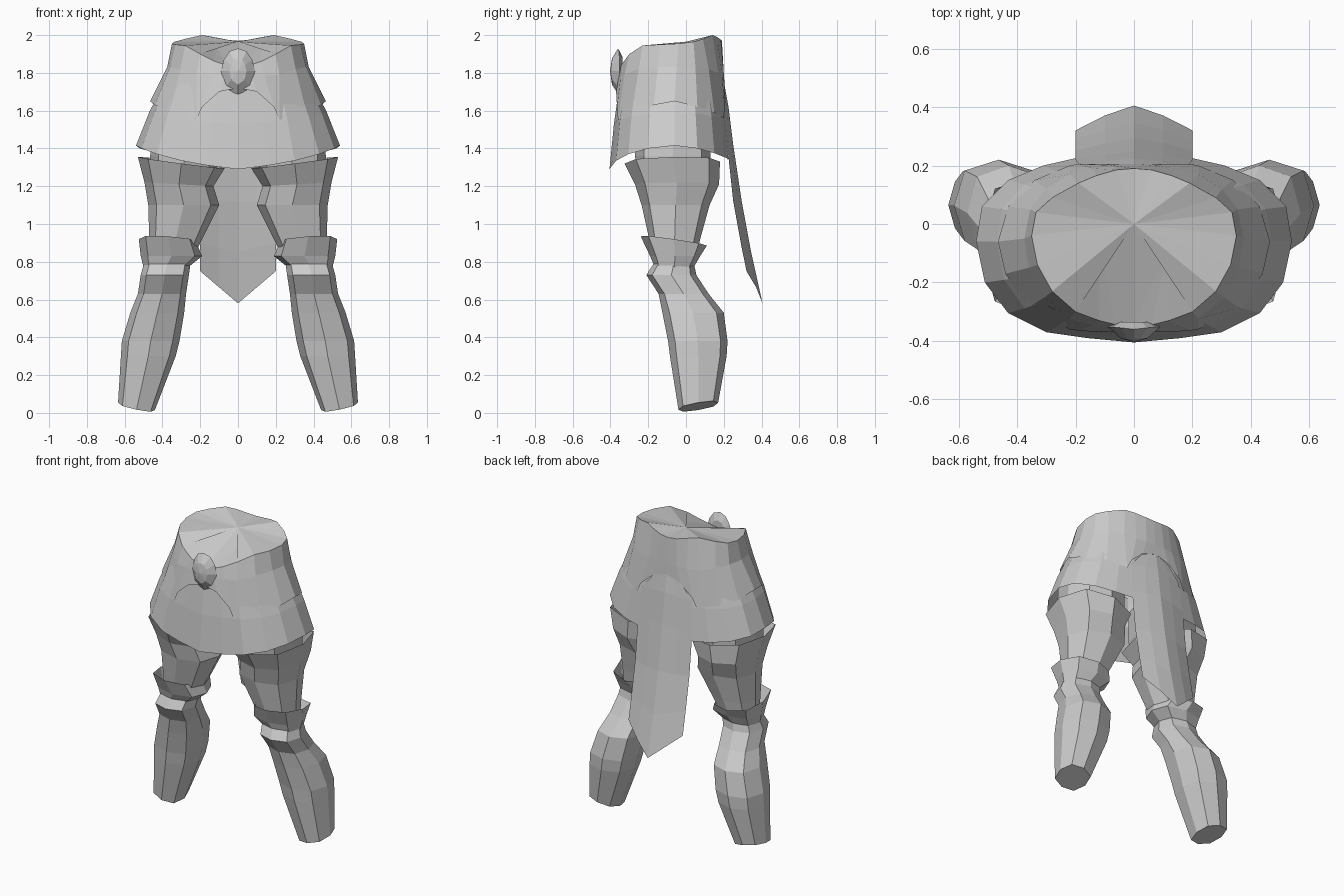
import bpy, math

grey = bpy.data.materials.new("plain_grey")
grey.diffuse_color = (0.6, 0.6, 0.6, 1)


def make(name, verts, faces):
    me = bpy.data.meshes.new(name)
    me.from_pydata(verts, [], faces)
    me.materials.append(grey)
    ob = bpy.data.objects.new(name, me)
    bpy.context.collection.objects.link(ob)
    return ob


def loft(name, rings, cap_top=False, cap_bottom=False):
    """Skin equal-length closed rings listed from top to bottom."""
    n = len(rings[0])
    verts = [p for r in rings for p in r]
    faces = []
    for k in range(len(rings) - 1):
        for i in range(n):
            j = (i + 1) % n
            faces.append((k*n + i, (k+1)*n + i, (k+1)*n + j, k*n + j))
    if cap_top:
        faces.append(tuple(range(n)))
    if cap_bottom:
        faces.append(tuple(reversed(range((len(rings)-1)*n, len(rings)*n))))
    return make(name, verts, faces)


def full(half):
    """Front-to-back half ring -> whole ring, mirrored across x."""
    return half + [(-x, y, z) for x, y, z in half[-2:0:-1]]


def oval(x0, x1, y0, y1, z, tx=0, ty=0, side=1):
    """Eight-sided section; tx and ty tilt it outwards and backwards."""
    out = []
    for i in range(8):
        a = -math.pi/2 + i*math.pi/4
        u, v = math.cos(a), math.sin(a)
        if i % 2:
            u, v = u*1.08, v*1.08
        out.append((side*((x0+x1)/2 + u*(x1-x0)/2),
                    (y0+y1)/2 + v*(y1-y0)/2, z + tx*u + ty*v))
    return out if side > 0 else out[::-1]


# Waist shell with notched front and back hem
rim = [(0, -.35, 1.83), (.06, -.345, 1.84), (.12, -.33, 1.86), (.20, -.30, 1.90),
       (.28, -.23, 1.945), (.33, -.14, 1.95), (.35, -.04, 1.955), (.335, .04, 1.965),
       (.28, .09, 1.98), (.19, .14, 2.0), (.13, .165, 1.99), (.06, .185, 1.975), (0, .19, 1.97)]
waist = [(0, -.355, 1.79), (.07, -.355, 1.79), (.14, -.345, 1.79), (.22, -.325, 1.79),
         (.305, -.25, 1.82), (.36, -.15, 1.83), (.375, -.05, 1.83), (.355, .05, 1.83),
         (.30, .12, 1.82), (.22, .17, 1.80), (.14, .19, 1.80), (.07, .2, 1.80), (0, .2, 1.80)]
hem = [(0, -.365, 1.72), (.10, -.37, 1.70), (.19, -.365, 1.62), (.22, -.36, 1.55),
       (.36, -.285, 1.60), (.44, -.17, 1.63), (.465, -.06, 1.65), (.43, .06, 1.62),
       (.34, .15, 1.59), (.22, .20, 1.56), (.19, .205, 1.62), (.10, .205, 1.70), (0, .205, 1.73)]
loft("waist_shell", [full(rim), full(waist), full(hem)])

# Belly cap filling the rim, with a grooved front
ring = full(rim)
n = len(ring)
cap = ring + [(0, 0, 1.965), (.12, -.07, 1.95), (-.12, -.07, 1.95)]
faces = []
for i in range(n):
    j = (i + 1) % n
    if i < 3:
        faces.append((i, j, n + 1))
    elif i >= n - 3:
        faces.append((i, j, n + 2))
    else:
        faces.append((i, j, n))
faces += [(0, n+1, n), (3, n, n+1), (0, n, n+2), (n-3, n+2, n)]
make("waist_cap", cap, faces)

# Lower skirt
low_hem = [(0, -.405, 1.29), (.16, -.39, 1.31), (.30, -.37, 1.335), (.43, -.305, 1.37),
           (.51, -.20, 1.40), (.54, -.06, 1.415), (.52, .06, 1.40), (.43, .15, 1.375),
           (.31, .20, 1.355), (.20, .225, 1.345), (0, .22, 1.34)]


def skirt_ring(sx, sy, z, keep):
    return full([(x*sx, -.07 + (y+.07)*sy, z + (h-1.35)*keep) for x, y, h in low_hem])


loft("lower_skirt", [skirt_ring(.73, .84, 1.74, 0), skirt_ring(.87, .93, 1.56, .5), full(low_hem)])

# Front buckle: shallow creased lens
edge = full([(0, -.355, 1.68), (.07, -.355, 1.725), (.09, -.352, 1.81),
             (.075, -.352, 1.87), (.045, -.355, 1.915), (0, -.36, 1.93)])
m = len(edge)
inner = [(x*.5, -.392, 1.81 + (z-1.81)*.55) for x, y, z in edge]
back = [(x*.6, -.335, 1.81 + (z-1.81)*.6) for x, y, z in edge]
loft("buckle", [inner, edge, back], cap_bottom=True)
make("buckle_face", inner + [(0, -.402, 1.81)], [(i, (i+1) % m, m) for i in range(m)])

# Hanging back cloth: half width, ridge y, edge y, ridge z, edge z
rows = [(.10, .205, .20, 1.73, 1.70), (.185, .225, .20, 1.62, 1.60), (.20, .25, .22, 1.42, 1.40),
        (.20, .295, .25, 1.12, 1.12), (.20, .345, .29, .85, .90), (.20, .405, .32, .58, .75)]
verts, faces = [], []
for w, yr, ye, zr, ze in rows:
    ym, zm = yr*.6 + ye*.4, (zr + ze)/2
    verts += [(-w, ye, ze), (-w/2, ym, zm), (0, yr, zr), (w/2, ym, zm), (w, ye, ze)]
for k in range(len(rows) - 1):
    for i in range(4):
        a = k*5 + i
        faces.append((a, a+5, a+6, a+1))
make("back_cloth", verts, faces)

# Legs, mirrored left and right
for side, tag in ((1, "left"), (-1, "right")):
    def part(name, specs, **caps):
        loft(tag + "_" + name, [oval(*s, side=side) for s in specs], **caps)

    part("under_thigh", [(.10, .45, -.27, .13, 1.56), (.10, .465, -.27, .13, 1.36),
                         (.13, .46, -.25, .12, 1.22)], cap_top=True)
    part("thigh_plate", [(.07, .53, -.325, .18, 1.325, .03, .005), (.13, .495, -.27, .175, 1.21, .01),
                         (.10, .475, -.235, .125, 1.10), (.19, .47, -.195, .075, .92),
                         (.24, .47, -.17, .05, .82)])
    part("knee_guard", [(.22, .525, -.24, .11, .91, .01, -.025), (.19, .515, -.19, .075, .83),
                        (.265, .50, -.165, .04, .77)])
    part("shin", [(.25, .495, -.165, .04, .80), (.26, .515, -.21, .055, .73),
                  (.275, .53, -.145, .12, .63), (.285, .57, -.125, .20, .53),
                  (.31, .615, -.095, .22, .38), (.33, .62, -.085, .215, .30),
                  (.44, .635, -.04, .17, .035, .02, .018)], cap_top=True, cap_bottom=True)
